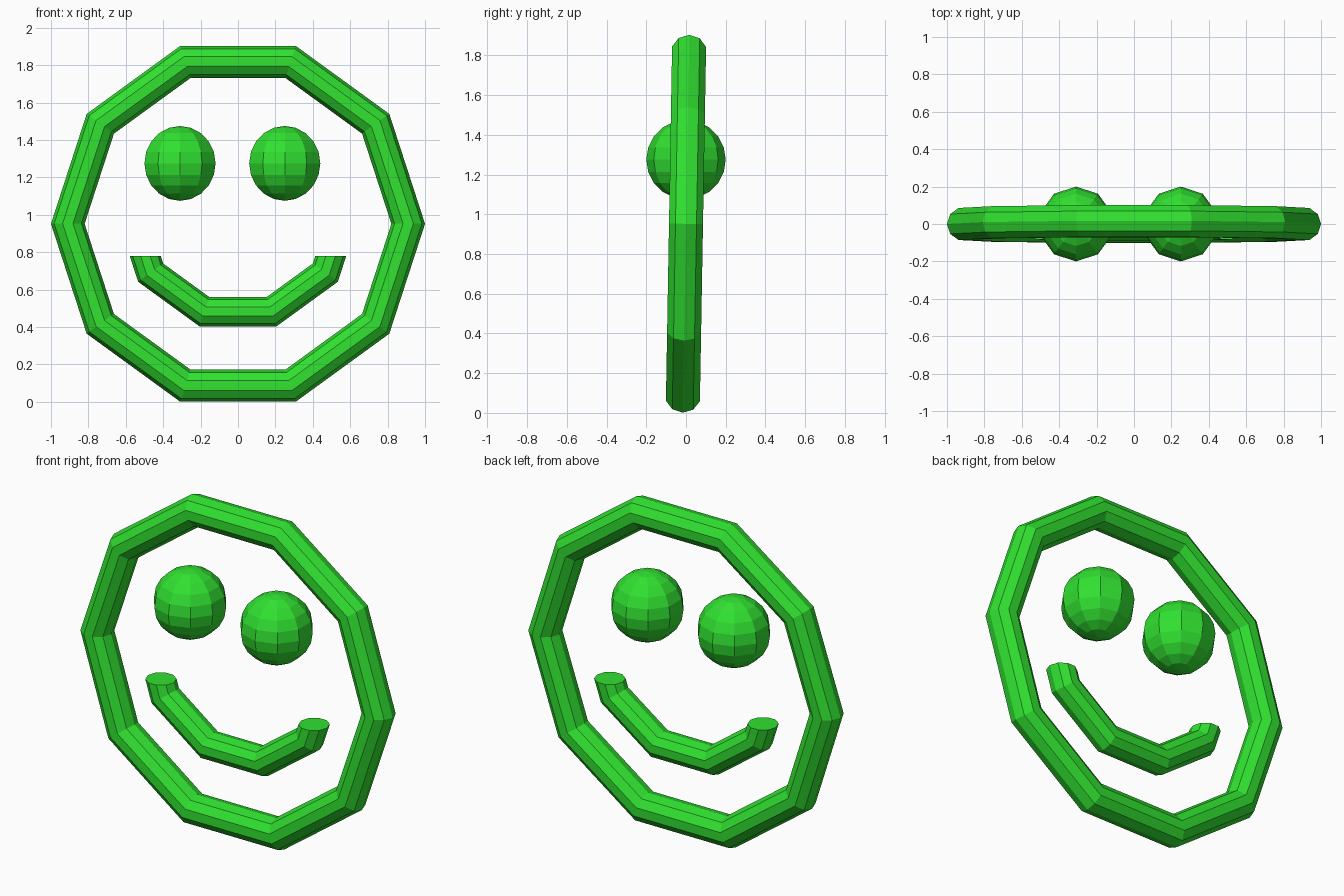
import bpy, bmesh
from math import radians

if "Cube" in bpy.data.objects:
    bpy.data.objects.remove(bpy.data.objects["Cube"])

green = bpy.data.materials.new("green")
green.diffuse_color = (0.03, 0.75, 0.03, 1)
green.use_nodes = True
green.node_tree.nodes["Principled BSDF"].inputs["Base Color"].default_value = green.diffuse_color


def finish(name):
    ob = bpy.context.object
    ob.name = name
    ob.data.materials.append(green)
    bpy.ops.object.transform_apply(location=True, rotation=True, scale=True)
    bpy.ops.object.shade_flat()
    return ob


def ring(name, outer, inner, z):
    # ten-sided ring, standing up and leaning back by one degree
    bpy.ops.mesh.primitive_torus_add(
        major_segments=10, minor_segments=10,
        major_radius=(outer + inner) / 2, minor_radius=(outer - inner) / 2,
        location=(0, 0, z), rotation=(radians(89), 0, 0))
    return finish(name)


# Face outline
ring("face_outline", 1.0, 0.82, 0.952)

# Mouth: lower part of a smaller ring, cut level and capped
mouth = ring("mouth", 0.66, 0.494, 1.03)
bm = bmesh.new()
bm.from_mesh(mouth.data)
bmesh.ops.bisect_plane(bm, geom=bm.verts[:] + bm.edges[:] + bm.faces[:],
                       plane_co=(0, 0, 0.78), plane_no=(0, 0, 1), clear_outer=True)
bmesh.ops.holes_fill(bm, edges=[e for e in bm.edges if e.is_boundary], sides=0)
bmesh.ops.recalc_face_normals(bm, faces=bm.faces[:])
bm.to_mesh(mouth.data)
bm.free()

# Eyes
for name, x in (("left_eye", -0.31), ("right_eye", 0.25)):
    bpy.ops.mesh.primitive_uv_sphere_add(segments=10, ring_count=10, radius=0.2,
                                         location=(x, 0, 1.275))
    eye = finish(name)
